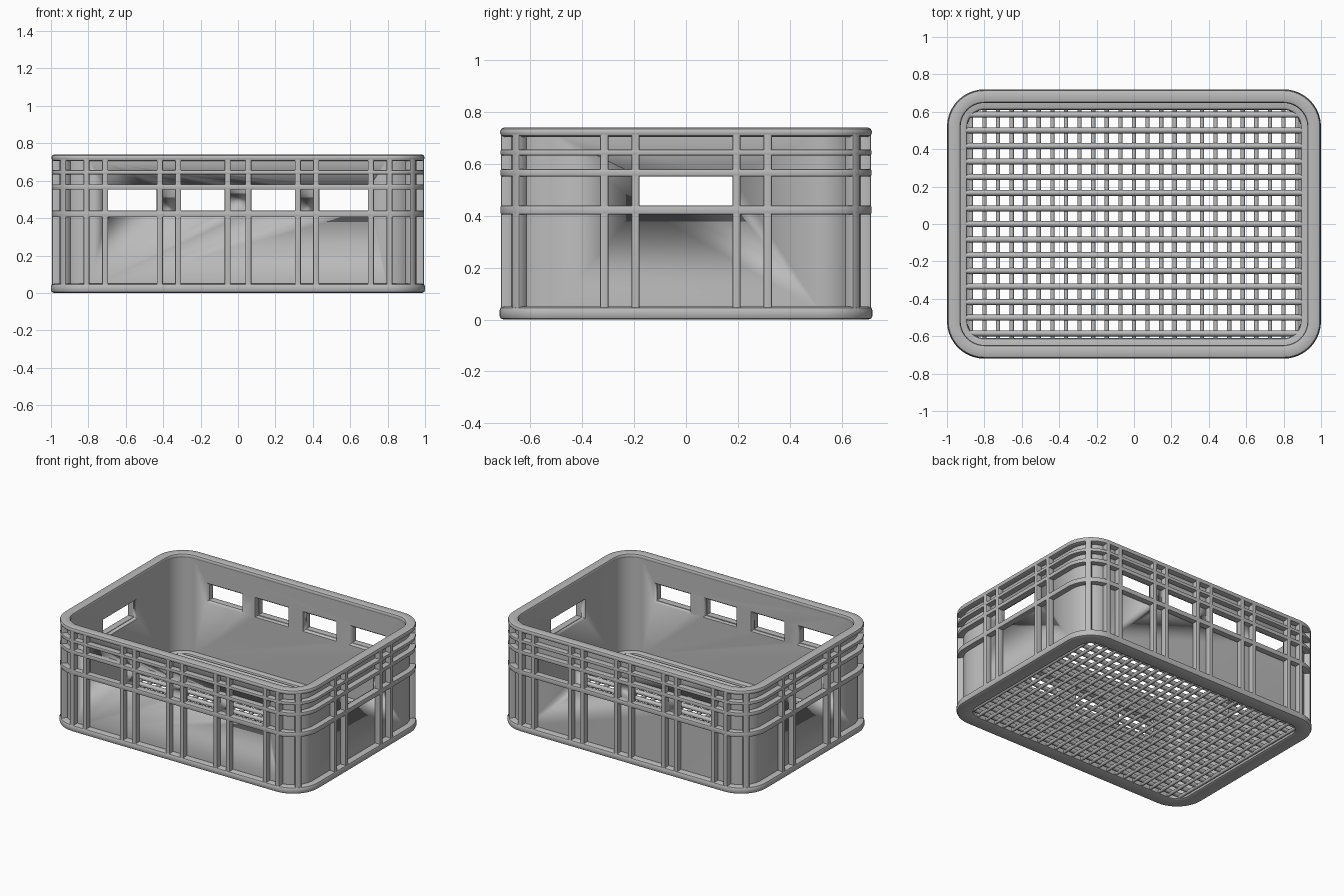
import bpy, bmesh, math
from mathutils import Matrix, Vector

cube = bpy.data.objects.get("Cube")
if cube:
    bpy.data.objects.remove(cube, do_unlink=True)

HX, HY, R = 1.0, 0.72, 0.2      # outer half sizes and corner radius
WALL_OUT, WALL_IN = 0.045, 0.07  # wall faces, measured inwards from the outline

grey = bpy.data.materials.new("grey_plastic")
grey.use_nodes = True
colour = (0.5, 0.5, 0.5, 1)
grey.diffuse_color = colour
grey.node_tree.nodes["Principled BSDF"].inputs["Base Color"].default_value = colour


def finish(name, bm, smooth=40):
    bmesh.ops.recalc_face_normals(bm, faces=bm.faces)
    mesh = bpy.data.meshes.new(name)
    bm.to_mesh(mesh)
    bm.free()
    mesh.materials.append(grey)
    obj = bpy.data.objects.new(name, mesh)
    bpy.context.collection.objects.link(obj)
    activate(obj)
    bpy.ops.object.shade_smooth_by_angle(angle=math.radians(smooth))
    return obj


def activate(obj):
    bpy.ops.object.select_all(action='DESELECT')
    obj.select_set(True)
    bpy.context.view_layer.objects.active = obj


def outline(inset, z, steps=10):
    """Rounded rectangle, moved inwards by inset."""
    pts = []
    for q, (sx, sy) in enumerate([(1, 1), (-1, 1), (-1, -1), (1, -1)]):
        for i in range(steps + 1):
            a = math.pi / 2 * (q + i / steps)
            pts.append(Vector((sx * (HX - R) + (R - inset) * math.cos(a),
                               sy * (HY - R) + (R - inset) * math.sin(a), z)))
    return pts


def ring(name, profile):
    """Sweep a closed (inset, z) profile round the outline."""
    bm = bmesh.new()
    loops = [[bm.verts.new(p) for p in outline(*pt)] for pt in profile]
    n = len(loops[0])
    for k, a in enumerate(loops):
        b = loops[(k + 1) % len(loops)]
        for i in range(n):
            j = (i + 1) % n
            bm.faces.new((a[i], a[j], b[j], b[i]))
    return finish(name, bm)


def rounded(inset0, inset1, z0, z1, c):
    """Profile rectangle with two-step rounded corners."""
    d = c * 0.3
    return [(inset0, z0 + c), (inset0, z1 - c), (inset0 + d, z1 - d), (inset0 + c, z1),
            (inset1 - c, z1), (inset1 - d, z1 - d), (inset1, z1 - c), (inset1, z0 + c),
            (inset1 - d, z0 + d), (inset1 - c, z0), (inset0 + c, z0), (inset0 + d, z0 + d)]


# Wall with handle openings
wall = ring("wall", [(WALL_OUT, 0.03), (WALL_OUT, 0.72), (WALL_IN, 0.72), (WALL_IN, 0.03)])


def opening(bm, turn, half, centre, width):
    """Tapered cutter that widens towards the inside."""
    loops = []
    for inset, g in [(0.02, 0), (WALL_OUT, 0), (WALL_IN + 0.01, 0.02)]:
        w = width / 2 + g
        loops.append([bm.verts.new(turn @ Vector((centre + sx * w, inset - half, z)))
                      for sx, z in [(-1, 0.44 - g), (1, 0.44 - g), (1, 0.552 + g), (-1, 0.552 + g)]])
    for a, b in zip(loops, loops[1:]):
        for i in range(4):
            j = (i + 1) % 4
            bm.faces.new((a[i], a[j], b[j], b[i]))
    bm.faces.new(loops[0])
    bm.faces.new(loops[-1])


bm = bmesh.new()
for quarter in range(4):
    turn = Matrix.Rotation(quarter * math.pi / 2, 3, 'Z')
    if quarter % 2:
        opening(bm, turn, HX, 0, 0.36)
    else:
        for s in (-1, 1):
            opening(bm, turn, HY, s * 0.188, 0.235)
            opening(bm, turn, HY, s * 0.565, 0.26)
cutter = finish("opening_cutter", bm)
cutter.hide_render = True
cut = wall.modifiers.new("openings", 'BOOLEAN')
cut.object = cutter
cut.solver = 'EXACT'
activate(wall)
bpy.ops.object.modifier_apply(modifier=cut.name)
bpy.data.objects.remove(cutter, do_unlink=True)

# Rim, horizontal bands and base
ring("top_rim", rounded(0.003, 0.073, 0.705, 0.74, 0.014))
for name, z0, z1 in [("upper_band", 0.633, 0.656), ("middle_band", 0.552, 0.58),
                     ("lower_band", 0.405, 0.44)]:
    ring(name, rounded(0.005, WALL_OUT + 0.008, z0, z1, 0.005))
ring("base_ring", rounded(0, 0.11, 0, 0.05, 0.016))


# Vertical ribs
def rib(bm, place, width=0.032):
    size = Matrix.Diagonal((width, 0.045, 0.69, 1))
    cube = bmesh.ops.create_cube(bm, size=1, matrix=place @ size)
    edges = {e for v in cube["verts"] for e in v.link_edges
             if abs((e.verts[0].co - e.verts[1].co).z) > 0.1}
    bmesh.ops.bevel(bm, geom=list(edges), offset=0.007, segments=2, affect='EDGES', profile=0.5)


bm = bmesh.new()
for quarter in range(4):
    turn = Matrix.Rotation(quarter * math.pi / 2, 4, 'Z')
    half = HX if quarter % 2 else HY
    for c in (0.195, 0.315) if quarter % 2 else (0.055, 0.32, 0.418, 0.71, 0.81):
        for s in (-1, 1):
            rib(bm, turn @ Matrix.Translation((s * c, 0.028 - half, 0.375)))
for sx in (-1, 1):
    for sy in (-1, 1):
        d = (R - 0.028) * math.sqrt(0.5)
        rib(bm, Matrix.Translation((sx * (HX - R + d), sy * (HY - R + d), 0.375))
            @ Matrix.Rotation(sx * sy * -math.pi / 4, 4, 'Z'), 0.04)
finish("vertical_ribs", bm)


# Floor grid of crossing rods
def rods(name, count, pitch, length, radius, z, along_x):
    bm = bmesh.new()
    for i in range(-count, count + 1):
        if along_x:
            place = Matrix.Translation((0, i * pitch, z)) @ Matrix.Rotation(math.pi / 2, 4, 'Y')
        else:
            place = Matrix.Translation((i * pitch, 0, z)) @ Matrix.Rotation(math.pi / 2, 4, 'X')
        bmesh.ops.create_cone(bm, cap_ends=True, segments=10, radius1=radius, radius2=radius,
                              depth=length, matrix=place)
    finish(name, bm, 50)


rods("floor_rods_long", 7, 0.0835, 2 * (HX - 0.09), 0.016, 0.031, True)
rods("floor_rods_short", 12, 0.0727, 2 * (HY - 0.09), 0.012, 0.018, False)
